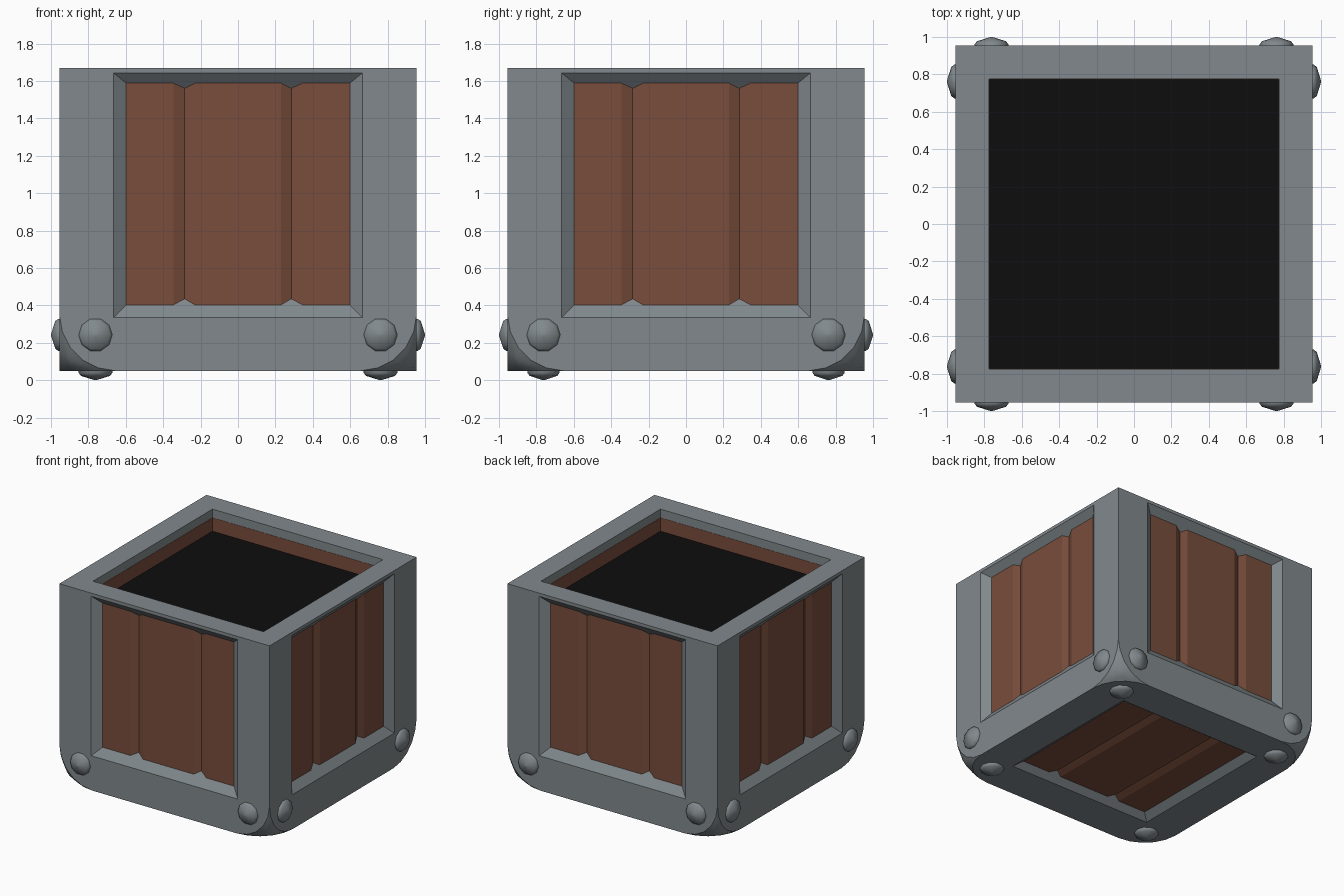
import bpy, bmesh, math
from mathutils import Matrix, Vector

if "Cube" in bpy.data.objects:
    bpy.data.objects.remove(bpy.data.objects["Cube"])

H, TOP = 0.955, 1.67          # half width of the crate, height of the cut rim


def material(name, rgb):
    m = bpy.data.materials.new(name)
    m.diffuse_color = (*rgb, 1)
    m.use_nodes = True
    m.node_tree.nodes["Principled BSDF"].inputs["Base Color"].default_value = m.diffuse_color
    return m


METAL = material("grey_metal", (0.22, 0.25, 0.265))
WOOD = material("brown_wood", (0.19, 0.075, 0.045))
BLACK = material("black", (0.004, 0.004, 0.004))


def add_object(name, bm, mat=None, smooth=None):
    bmesh.ops.recalc_face_normals(bm, faces=bm.faces)
    me = bpy.data.meshes.new(name)
    bm.to_mesh(me)
    bm.free()
    ob = bpy.data.objects.new(name, me)
    bpy.context.collection.objects.link(ob)
    if mat:
        me.materials.append(mat)
    if smooth:
        smooth_object(ob, smooth)
    return ob


def activate(ob):
    bpy.ops.object.select_all(action='DESELECT')
    ob.select_set(True)
    bpy.context.view_layer.objects.active = ob


def smooth_object(ob, degrees):
    activate(ob)
    bpy.ops.object.shade_smooth_by_angle(angle=math.radians(degrees))


def box(bm, lo, hi):
    lo, hi = Vector(lo), Vector(hi)
    mat = Matrix.Translation((lo + hi) / 2) @ Matrix.Diagonal((*(hi - lo), 1))
    return bmesh.ops.create_cube(bm, size=1, matrix=mat)["verts"]


def loft(bm, rings):
    """Skin a list of equal closed rings and cap both ends."""
    rings = [[bm.verts.new(p) for p in r] for r in rings]
    n = len(rings[0])
    for a, b in zip(rings, rings[1:]):
        for i in range(n):
            j = (i + 1) % n
            bm.faces.new((a[i], a[j], b[j], b[i]))
    bm.faces.new(rings[0])
    bm.faces.new(rings[-1])


# Each side is modelled facing -y, then turned about the crate centre
CENTRE = Matrix.Translation((0, 0, 1))
SIDES = {n: CENTRE @ Matrix.Rotation(k * math.pi / 2, 4, 'Z')
         for k, n in enumerate(("front", "right", "back", "left"))}
SIDES["bottom"] = CENTRE @ Matrix.Rotation(math.pi / 2, 4, 'X')

# Metal frame: block with rounded lower corners
bm = bmesh.new()
box(bm, (-H, -H, 0.05), (H, H, TOP))
low = [v for v in bm.verts if v.co.z < 1]
bmesh.ops.bevel(bm, geom=low, offset=0.3, segments=5, profile=0.5, affect='VERTICES')
frame = add_object("metal_frame", bm, METAL)

# Cutter: tapered window on each side, plus the open top
bm = bmesh.new()
for m in SIDES.values():
    rings = []
    for depth in (-0.02, 0.09):
        s = 0.666 - depth * 1.37
        rings.append([m @ Vector((x * s, depth - H, min(z * s, 0.666)))
                      for x, z in ((-1, -1), (1, -1), (1, 1), (-1, 1))])
    loft(bm, rings)
box(bm, (-0.775, -0.775, 1.4), (0.775, 0.775, 2))
cutter = add_object("cutter", bm)
cutter.hide_render = True
mod = frame.modifiers.new("windows", 'BOOLEAN')
mod.object, mod.operation, mod.solver = cutter, 'DIFFERENCE', 'EXACT'
activate(frame)
bpy.ops.object.modifier_apply(modifier=mod.name)
bpy.data.objects.remove(cutter)
smooth_object(frame, 33)

# Grooved wooden boards behind each window
half = [(0.23, 0.05), (0.285, 0.074), (0.345, 0.05), (0.615, 0.05)]
face = [(-x, d) for x, d in reversed(half)] + half
outline = face + [(0.615, 0.13), (-0.615, 0.13)]
for name, m in SIDES.items():
    bm = bmesh.new()
    loft(bm, [[m @ Vector((x, d - H, z)) for x, d in outline] for z in (-0.615, 0.615)])
    add_object(name + "_boards", bm, WOOD)

# Wooden lining inside the rim and the dark inside
bm = bmesh.new()
for k in range(4):
    vs = box(bm, (-0.775, -0.78, 1.45), (0.775, -0.773, 1.60))
    bmesh.ops.rotate(bm, verts=vs, matrix=Matrix.Rotation(k * math.pi / 2, 3, 'Z'))
add_object("inner_lining", bm, WOOD)
bm = bmesh.new()
box(bm, (-0.775, -0.775, 1.42), (0.775, 0.775, 1.49))
add_object("dark_inside", bm, BLACK)

# Ten-sided domed bolts at the lower corners
PROFILE = [(0.09, -0.03), (0.09, 0.006), (0.078, 0.022), (0.004, 0.045)]
for name, m in SIDES.items():
    for x in (-0.762, 0.762):
        for z in ((-0.762, 0.762) if name == "bottom" else (-0.758,)):
            bm = bmesh.new()
            loft(bm, [[m @ Vector((x + r * math.cos(a), -H - h, z + r * math.sin(a)))
                       for a in (math.tau * i / 10 for i in range(10))] for r, h in PROFILE])
            add_object(name + "_bolt", bm, METAL, 37)
